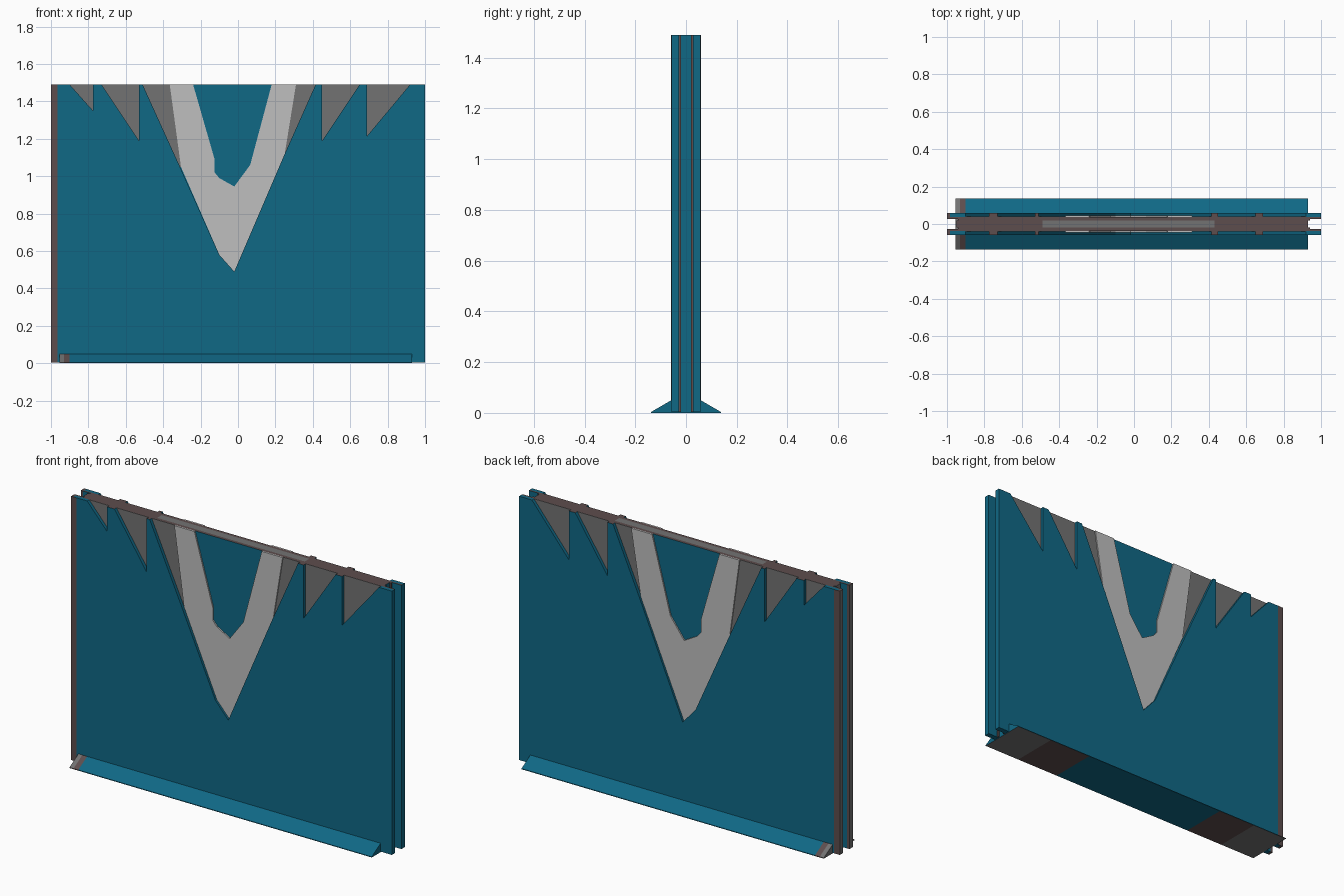
import bpy, bmesh

if "Cube" in bpy.data.objects:
    bpy.data.objects.remove(bpy.data.objects["Cube"])

TOP = 1.49
BASE = 0.003


def mat(name, rgb):
    m = bpy.data.materials.new(name)
    m.diffuse_color = (*rgb, 1)
    m.use_nodes = True
    m.node_tree.nodes["Principled BSDF"].inputs["Base Color"].default_value = m.diffuse_color
    return m


MATS = [mat("teal", (0.005, 0.138, 0.235)), mat("light grey", (0.52, 0.52, 0.52)),
        mat("dark grey", (0.17, 0.17, 0.17)), mat("dull brown", (0.11, 0.075, 0.075))]
TEAL, LIGHT, DARK, BROWN = range(4)


def finish(name, bm, rule):
    """Store the mesh, colouring every face by a rule on its centre and normal."""
    bmesh.ops.recalc_face_normals(bm, faces=bm.faces)
    bm.normal_update()
    for f in bm.faces:
        f.material_index = rule(f.calc_center_median(), f.normal)
    me = bpy.data.meshes.new(name)
    bm.to_mesh(me)
    bm.free()
    for m in MATS:
        me.materials.append(m)
    ob = bpy.data.objects.new(name, me)
    bpy.context.collection.objects.link(ob)
    return ob


def plate(name, pts, y0, y1, rule):
    """Extrude an x-z outline from y0 to y1."""
    bm = bmesh.new()
    f = bm.faces.new([bm.verts.new((x, y0, z)) for x, z in pts])
    r = bmesh.ops.extrude_face_region(bm, geom=[f])
    for v in r["geom"]:
        if isinstance(v, bmesh.types.BMVert):
            v.co.y = y1
    return finish(name, bm, rule)


def rect(x0, x1, z0=BASE, z1=TOP):
    return [(x0, z0), (x1, z0), (x1, z1), (x0, z1)]


def loft(name, profile, xs, rule):
    """Sweep a y-z profile through a list of x stations, capped at both ends."""
    bm = bmesh.new()
    rings = [[bm.verts.new((x, y, z)) for y, z in profile] for x in xs]
    n = len(profile)
    for a, b in zip(rings, rings[1:]):
        for i in range(n):
            bm.faces.new((a[i], a[(i + 1) % n], b[(i + 1) % n], b[i]))
    bm.faces.new(rings[0])
    bm.faces.new(rings[-1])
    return finish(name, bm, rule)


def panel_rule(c, n):
    if n.z > 0.9 and -0.92 < c.x < 0.92:
        return BROWN
    if n.x < -0.9 and c.x < -0.95:
        return BROWN
    return TEAL


# outline of the outer skin, with spikes and the V cut from its top edge
skin = [(-0.985, BASE), (1, BASE), (1, TOP), (0.92, TOP), (0.69, 1.215), (0.69, TOP),
        (0.65, TOP), (0.45, 1.19), (0.45, TOP), (0.415, TOP), (0.25, 1.12), (-0.02, 0.49),
        (-0.10, 0.58), (-0.31, 1.05), (-0.51, TOP), (-0.53, TOP), (-0.53, 1.19),
        (-0.73, TOP), (-0.775, TOP), (-0.775, 1.35), (-0.90, TOP), (-0.985, TOP)]
# light V band
vee = [(-0.365, TOP), (-0.305, 1.05), (-0.10, 0.58), (-0.02, 0.49), (0.25, 1.12),
       (0.31, TOP), (0.18, TOP), (0.065, 1.06), (-0.02, 0.945), (-0.10, 0.99),
       (-0.125, 1.02), (-0.125, 1.09), (-0.24, TOP)]
# dark recess floors: spikes and V flanks
floors = [[(-0.90, TOP), (-0.775, 1.35), (-0.775, TOP)],
          [(-0.73, TOP), (-0.53, 1.19), (-0.53, TOP)],
          [(-0.51, TOP), (-0.31, 1.05), (-0.305, 1.05), (-0.365, TOP)],
          [(0.31, TOP), (0.25, 1.12), (0.415, TOP)],
          [(0.45, TOP), (0.45, 1.19), (0.65, TOP)],
          [(0.69, TOP), (0.69, 1.215), (0.92, TOP)]]

for side, s in (("front", -1), ("back", 1)):
    plate(side + "_outer_skin", skin, s * 0.038, s * 0.058, panel_rule)
    plate(side + "_backing_panel", rect(-0.985, 1), s * 0.028, s * 0.038, panel_rule)
    plate(side + "_vee_band", vee, s * 0.038, s * 0.046, lambda c, n: LIGHT)
    for i, pts in enumerate(floors):
        plate(f"{side}_recess_floor_{i}", pts, s * 0.038, s * 0.040, lambda c, n: DARK)
    # striped left end edge
    plate(side + "_end_strip", rect(-1, -0.985), s * 0.028, s * 0.058,
          lambda c, n: DARK if n.x < -0.9 else BROWN)
    plate(side + "_edge_stripe", rect(-0.985, -0.965), s * 0.058, s * 0.0588,
          lambda c, n: BROWN)
    # brown liner between the panel and the core
    plate(side + "_liner", rect(-0.94, 0.94), s * 0.02, s * 0.028, lambda c, n: BROWN)


# central core, grey on top in the middle and brown towards the ends
def core_rule(c, n):
    if n.z > 0.9:
        return DARK if -0.49 < c.x < 0.43 else BROWN
    return DARK if n.x < -0.9 else TEAL


loft("core", [(-0.02, BASE), (0.02, BASE), (0.02, TOP), (-0.02, TOP)],
     [-0.95, -0.49, 0.43, 0.93], core_rule)


# sloped foot with banded underside and striped left end
def foot_rule(c, n):
    if n.z < -0.9:
        if -0.49 < c.x < 0.43:
            return TEAL
        return BROWN if -0.73 < c.x < 0.70 else DARK
    if c.x < -0.93:
        return DARK
    return BROWN if c.x < -0.90 else TEAL


loft("foot", [(-0.137, 0), (0.137, 0), (0.137, 0.004), (0.058, 0.05),
              (-0.058, 0.05), (-0.137, 0.004)],
     [-0.955, -0.93, -0.90, -0.73, -0.49, 0.43, 0.70, 0.93], foot_rule)
